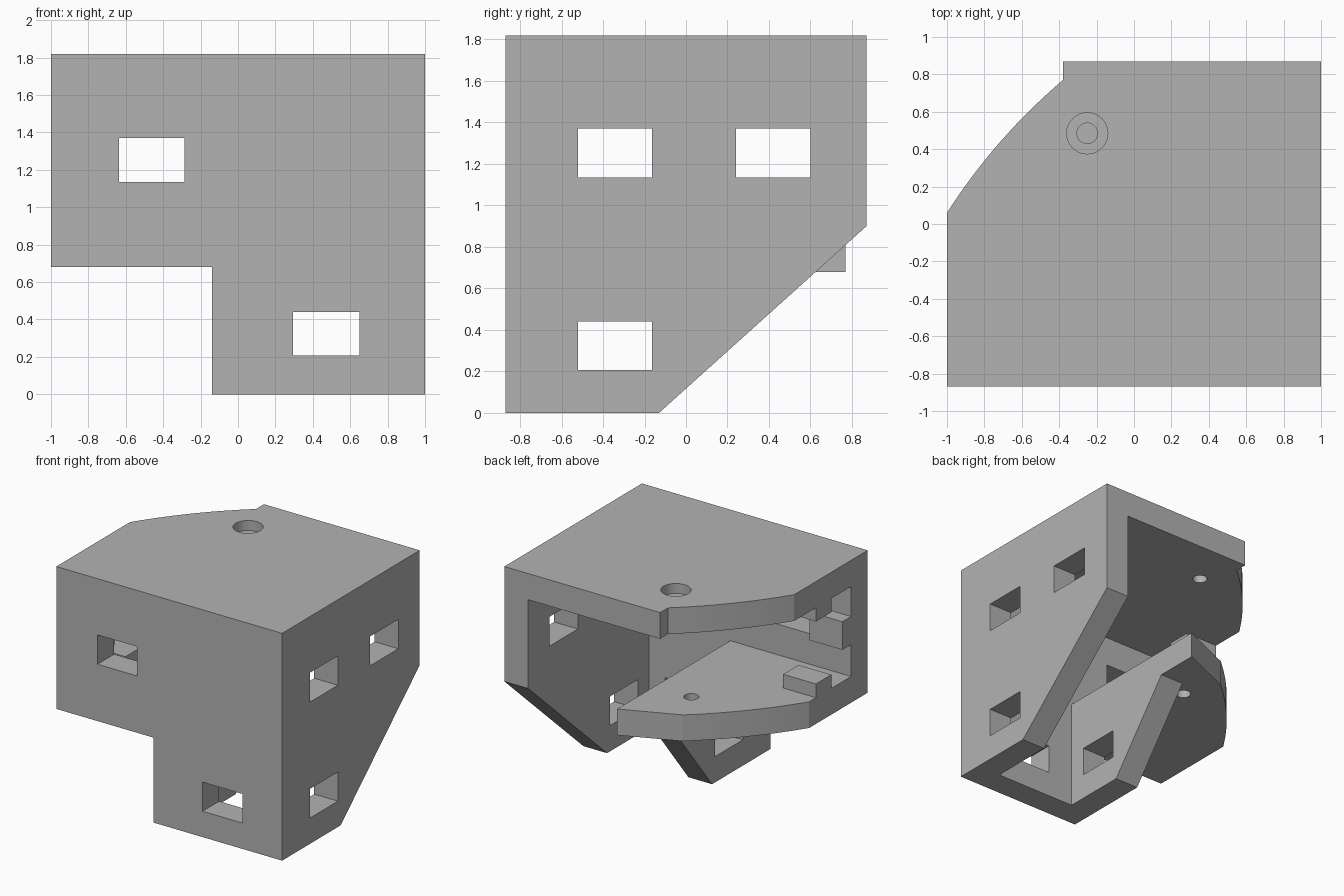
import bpy
import bmesh
from math import pi
from mathutils import Matrix, Vector

if "Cube" in bpy.data.objects:
    bpy.data.objects.remove(bpy.data.objects["Cube"], do_unlink=True)

# Material
grey = bpy.data.materials.new("plain grey")
grey.use_nodes = True
colour = (0.45, 0.45, 0.45, 1)
grey.diffuse_color = colour
grey.node_tree.nodes["Principled BSDF"].inputs["Base Color"].default_value = colour

# Main dimensions
LEFT, RIGHT, FRONT, BACK, TOP = -1.0, 1.0, -0.87, 0.87, 1.82
WALL = 0.21
INNER_FRONT = FRONT + WALL
INNER_RIGHT = RIGHT - WALL
SHELF_Z = 0.68
RIB = -0.14
TAB = 0.11


def add_object(name, bm):
    bmesh.ops.recalc_face_normals(bm, faces=bm.faces[:])
    mesh = bpy.data.meshes.new(name)
    bm.to_mesh(mesh)
    bm.free()
    mesh.materials.append(grey)
    obj = bpy.data.objects.new(name, mesh)
    bpy.context.collection.objects.link(obj)
    return obj


def prism(name, profile, axis, low, high):
    """Extrude a 2D profile along the given axis from low to high."""
    bm = bmesh.new()
    verts = []
    for point in profile:
        co = list(point)
        co.insert("xyz".index(axis), low)
        verts.append(bm.verts.new(co))
    face = bm.faces.new(verts)
    moved = bmesh.ops.extrude_face_region(bm, geom=[face])["geom"]
    shift = Vector([high - low if a == axis else 0 for a in "xyz"])
    bmesh.ops.translate(bm, vec=shift,
                        verts=[v for v in moved if isinstance(v, bmesh.types.BMVert)])
    return add_object(name, bm)


def box(name, x, y, z):
    profile = [(x[0], y[0]), (x[1], y[0]), (x[1], y[1]), (x[0], y[1])]
    return prism(name, profile, "z", *z)


def cylinder(name, x, y, z, radius):
    bm = bmesh.new()
    bmesh.ops.create_cone(bm, cap_ends=True, segments=40, radius1=radius, radius2=radius,
                          depth=z[1] - z[0],
                          matrix=Matrix.Translation((x, y, (z[0] + z[1]) / 2)))
    return add_object(name, bm)


def cut(obj, cutter):
    """Subtract a cutter from a part, then discard the cutter."""
    cutter.hide_render = True
    mod = obj.modifiers.new("cut", "BOOLEAN")
    mod.operation = "DIFFERENCE"
    mod.solver = "EXACT"
    mod.object = cutter
    bpy.context.view_layer.objects.active = obj
    bpy.ops.object.modifier_apply(modifier=mod.name)
    bpy.data.objects.remove(cutter, do_unlink=True)


def bulged_edge(start, end, bulge=0.035, steps=14):
    """Shallow outward curve between two plan points."""
    a, b = Vector(start), Vector(end)
    d = (b - a).normalized()
    out = Vector((-d.y, d.x))
    return [tuple(a.lerp(b, t) + out * bulge * 4 * t * (1 - t))
            for t in (i / steps for i in range(steps + 1))]


# Stepped front wall
front_wall = prism("front_wall",
                   [(RIB, 0), (RIGHT, 0), (RIGHT, TOP), (LEFT, TOP),
                    (LEFT, SHELF_Z), (RIB, SHELF_Z)], "y", FRONT, INNER_FRONT)

# Side wall with a sloped lower back edge
side_wall = prism("side_wall",
                  [(INNER_FRONT, 0), (-0.13, 0), (BACK, 0.9), (BACK, TOP), (INNER_FRONT, TOP)],
                  "x", INNER_RIGHT, RIGHT)

# Short rib under the shelf
rib = prism("lower_rib",
            [(INNER_FRONT, 0), (-0.13, 0), (0.41, SHELF_Z), (INNER_FRONT, SHELF_Z)],
            "x", RIB, RIB + WALL)

# Top plate with a curved corner
top_plate = prism("top_plate",
                  [(LEFT, INNER_FRONT), (INNER_RIGHT, INNER_FRONT), (INNER_RIGHT, BACK),
                   (-0.38, BACK)] + bulged_edge((LEFT, 0.06), (-0.38, 0.77))[::-1],
                  "z", TOP - WALL, TOP)

# Lower shelf with the same curve and an angled tip
shelf = prism("lower_shelf",
              [(LEFT, INNER_FRONT), (RIB + WALL, INNER_FRONT), (RIB + WALL, 0.77)]
              + bulged_edge((LEFT, -0.13), (-0.38, 0.58))[::-1],
              "z", SHELF_Z, SHELF_Z + WALL)

# Rectangular windows
upper, lower = (1.135, 1.37), (0.207, 0.44)
near, far = (-0.52, -0.165), (0.24, 0.6)
for x, z in (((-0.635, -0.285), upper), ((0.295, 0.65), lower)):
    cut(front_wall, box("window_cutter", x, (FRONT - 0.1, INNER_FRONT + 0.1), z))
for y, z in ((near, upper), (far, upper), (near, lower)):
    cut(side_wall, box("window_cutter", (INNER_RIGHT - 0.1, RIGHT + 0.1), y, z))
cut(rib, box("window_cutter", (RIB - 0.1, RIB + WALL + 0.1), near, lower))

# Counterbored screw hole above, plain hole below
cut(top_plate, cylinder("hole_cutter", -0.25, 0.485, (TOP - 0.08, TOP + 0.1), 0.11))
cut(top_plate, cylinder("hole_cutter", -0.25, 0.485, (TOP - 0.5, TOP + 0.1), 0.055))
cut(shelf, cylinder("hole_cutter", -0.25, 0.29, (SHELF_Z - 0.1, SHELF_Z + 0.4), 0.055))

# Small tabs around the open left side
tab_x, tab_y = (LEFT, -0.71), (-0.41, -0.215)
shelf_top, ceiling = SHELF_Z + WALL, TOP - WALL
box("shelf_tab", tab_x, tab_y, (shelf_top, shelf_top + TAB))
box("ceiling_tab", tab_x, tab_y, (ceiling - TAB, ceiling))
box("front_tab", tab_x, (INNER_FRONT, INNER_FRONT + TAB), (1.145, 1.37))
